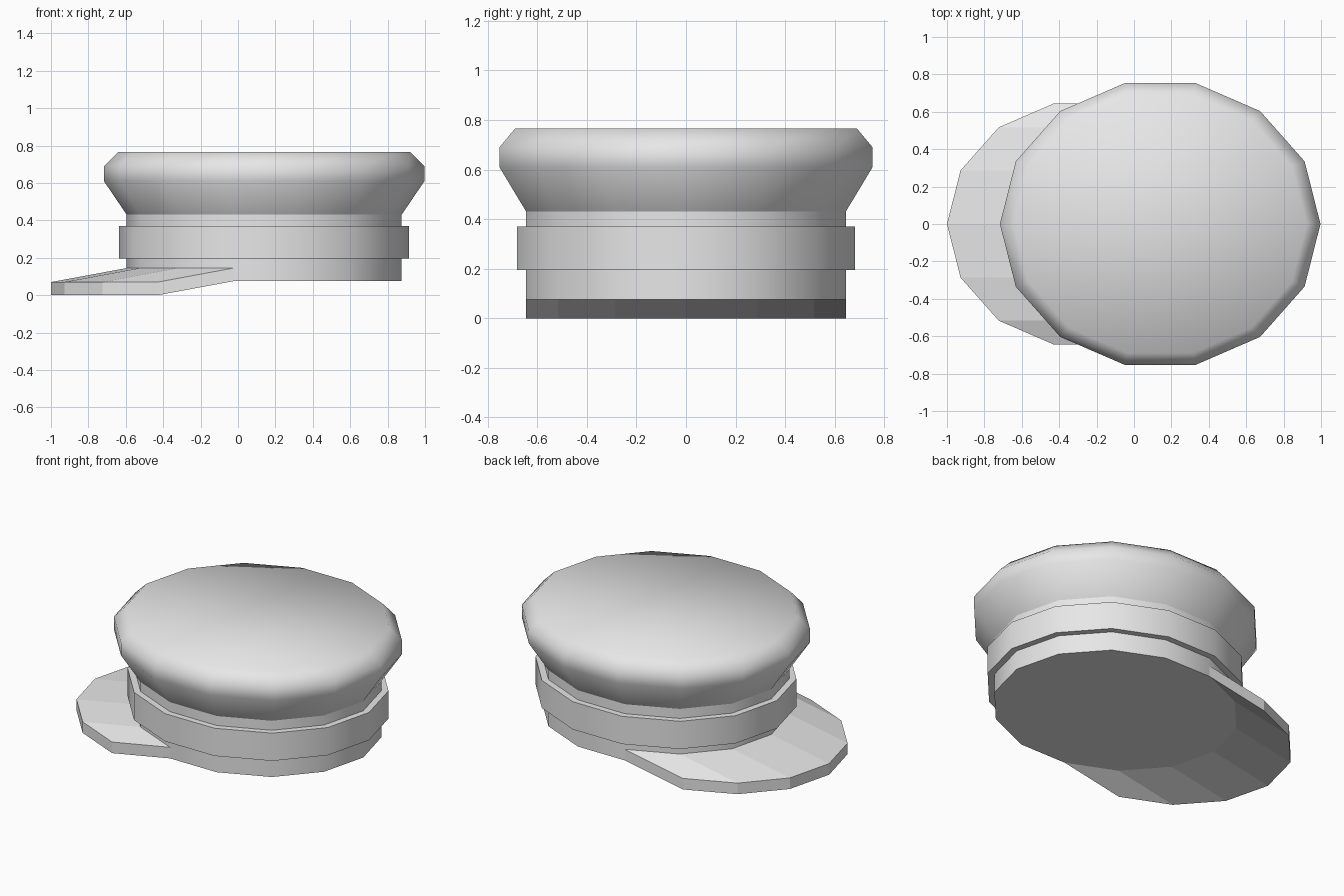
import bpy, bmesh, math

cube = bpy.data.objects.get("Cube")
if cube:
    bpy.data.objects.remove(cube, do_unlink=True)

SIDES = 14
CENTRE_X = 0.14

fabric = bpy.data.materials.new("light_grey")
fabric.use_nodes = True
GREY = (0.8, 0.8, 0.8, 1)
fabric.diffuse_color = GREY
fabric.node_tree.nodes["Principled BSDF"].inputs["Base Color"].default_value = GREY


def oval(rx, ry, z):
    """Points of one oval ring, starting at +x."""
    steps = [2 * math.pi * k / SIDES for k in range(SIDES)]
    return [(CENTRE_X + rx * math.cos(a), ry * math.sin(a), z) for a in steps]


def loft(name, rings, closed=True, cap_start=False, cap_end=False, smooth=None):
    """Skin a list of point rings; smooth is the angle limit in degrees."""
    bm = bmesh.new()
    loops = [[bm.verts.new(p) for p in ring] for ring in rings]
    for low, high in zip(loops, loops[1:]):
        n = len(low)
        for i in range(n if closed else n - 1):
            j = (i + 1) % n
            bm.faces.new((low[i], low[j], high[j], high[i]))
    if cap_start:
        bm.faces.new(loops[0][::-1])
    if cap_end:
        bm.faces.new(loops[-1])
    mesh = bpy.data.meshes.new(name)
    bm.to_mesh(mesh)
    bm.free()
    mesh.materials.append(fabric)
    obj = bpy.data.objects.new(name, mesh)
    bpy.context.collection.objects.link(obj)
    if smooth:
        bpy.ops.object.select_all(action="DESELECT")
        obj.select_set(True)
        bpy.context.view_layer.objects.active = obj
        bpy.ops.object.shade_smooth_by_angle(angle=math.radians(smooth))
    return obj


# Upright head section with a closed underside
BODY = (0.735, 0.661)
loft("cap_body", [oval(*BODY, 0.075), oval(*BODY, 0.43)], cap_start=True, smooth=40)

# Raised band around the head section
BAND = (0.775, 0.7)
loft("hat_band", [oval(*BODY, 0.195), oval(*BAND, 0.195),
                  oval(*BAND, 0.37), oval(*BODY, 0.37)], smooth=40)

# Flared crown with a rounded rim and flat top
loft("crown", [oval(*BODY, 0.43), oval(0.857, 0.772, 0.61),
               oval(0.857, 0.772, 0.69), oval(0.782, 0.708, 0.765)],
     cap_end=True, smooth=80)

# Sloping visor: the -x half of the body outline, slid outwards and down
def visor_edge(z, slide=0.0):
    half = oval(*BODY, z)[4:11]
    return [(x - slide, y, z) for x, y, z in half]


SLIDE = 0.405
visor = loft("visor", [visor_edge(0.075), visor_edge(0, SLIDE),
                       visor_edge(0.07, SLIDE), visor_edge(0.145)], closed=False)

# Close the two side walls of the visor
bm = bmesh.new()
bm.from_mesh(visor.data)
bmesh.ops.holes_fill(bm, edges=[e for e in bm.edges if e.is_boundary], sides=4)
bm.verts.ensure_lookup_table()
for i in (0, 6):
    side = [bm.verts[i + 7 * k] for k in range(4)]
    if not bm.faces.get(side):
        bm.faces.new(side)
bmesh.ops.recalc_face_normals(bm, faces=bm.faces)
bm.to_mesh(visor.data)
bm.free()
